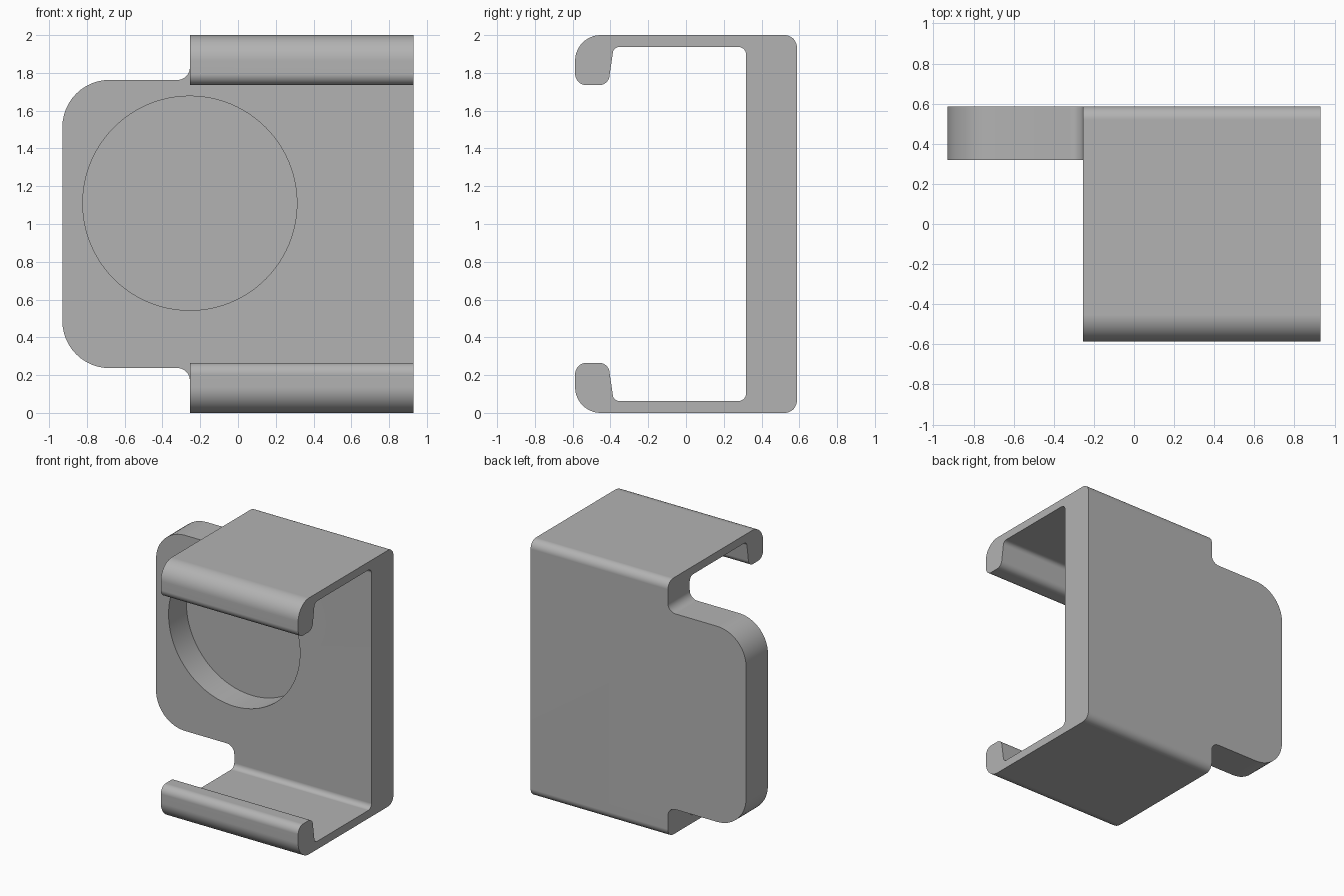
import bpy, bmesh, math
from mathutils import Vector

old = bpy.data.objects.get("Cube")
if old:
    bpy.data.objects.remove(old, do_unlink=True)

grey = bpy.data.materials.new("plain grey")
grey.use_nodes = True
color = (0.45, 0.45, 0.45, 1)
grey.diffuse_color = color
grey.node_tree.nodes["Principled BSDF"].inputs["Base Color"].default_value = color


def rounded(corners, steps=12):
    """Turn (u, v, radius) corners into an outline with arc fillets."""
    out = []
    for i, (u, v, r) in enumerate(corners):
        p = Vector((u, v))
        if r == 0:
            out.append(p)
            continue
        a = (Vector(corners[i - 1][:2]) - p).normalized()
        b = (Vector(corners[(i + 1) % len(corners)][:2]) - p).normalized()
        half = a.angle(b) / 2
        centre = p + (a + b).normalized() * (r / math.sin(half))
        start = p + a * (r / math.tan(half)) - centre
        end = p + b * (r / math.tan(half)) - centre
        sweep = start.angle(end)
        for k in range(steps + 1):
            t = k / steps
            arc = start * math.sin((1 - t) * sweep) + end * math.sin(t * sweep)
            out.append(centre + arc / math.sin(sweep))
    return out


def prism(name, outline, place, travel):
    """Extrude an outline, placed in space by a function, along a vector."""
    bm = bmesh.new()
    face = bm.faces.new([bm.verts.new(place(p.x, p.y)) for p in outline])
    new = bmesh.ops.extrude_face_region(bm, geom=[face])["geom"]
    bmesh.ops.translate(bm, vec=travel,
                        verts=[g for g in new if isinstance(g, bmesh.types.BMVert)])
    bmesh.ops.recalc_face_normals(bm, faces=bm.faces)
    mesh = bpy.data.meshes.new(name)
    bm.to_mesh(mesh)
    bm.free()
    mesh.materials.append(grey)
    obj = bpy.data.objects.new(name, mesh)
    bpy.context.collection.objects.link(obj)
    return obj


def mirrored(half):
    """Complete an upper half outline with its reflection about z = 1."""
    return half + [(u, 2 - v, r) for u, v, r in reversed(half)]


FRONT, BACK, STEP = 0.318, 0.587, -0.255

# Channel with hooked lips, as a side section swept across the width
section = mirrored([
    (FRONT, 1.937, 0.04), (-0.383, 1.937, 0.035), (-0.412, 1.735, 0.055),
    (-0.587, 1.735, 0.06), (-0.587, 2, 0.135), (BACK, 2, 0.065)])
# The half outline runs inside to outside, so the reflection closes it
bracket = prism("clip_bracket", rounded(section),
                lambda u, v: (-1.1, u, v), (2.03, 0, 0))

# Front outline: rounded side tab and the stepped full height part
outline = mirrored([
    (-0.93, 1.763, 0.25), (STEP, 1.763, 0.065), (STEP, 2.1, 0), (1.1, 2.1, 0)])
keep = prism("outline_cutter", rounded(outline),
             lambda u, v: (u, -1, v), (0, 2, 0))

# Space in front of the tab
clear = prism("tab_clearance_cutter",
              rounded([(-1.3, -1, 0), (STEP, -1, 0), (STEP, FRONT, 0), (-1.3, FRONT, 0)]),
              lambda u, v: (u, v, -0.5), (0, 0, 3))

# Blind round pocket in the plate
ring = [Vector((math.cos(a), math.sin(a))) * 0.567
        for a in (math.tau * k / 96 for k in range(96))]
pocket = prism("pocket_cutter", ring,
               lambda u, v: (STEP + u, 0.1, 1.11 + v), (0, FRONT + 0.12, 0))

bpy.ops.object.select_all(action="DESELECT")
bpy.context.view_layer.objects.active = bracket
bracket.select_set(True)
for cutter, operation in ((keep, "INTERSECT"), (clear, "DIFFERENCE"), (pocket, "DIFFERENCE")):
    cutter.hide_render = True
    mod = bracket.modifiers.new("cut", "BOOLEAN")
    mod.operation, mod.solver, mod.object = operation, "EXACT", cutter
    bpy.ops.object.modifier_apply(modifier=mod.name)
    bpy.data.objects.remove(cutter, do_unlink=True)

# Smooth fillets with clean flats
bpy.ops.object.shade_smooth_by_angle(angle=math.radians(30))
weighted = bracket.modifiers.new("clean flats", "WEIGHTED_NORMAL")
weighted.keep_sharp = True
